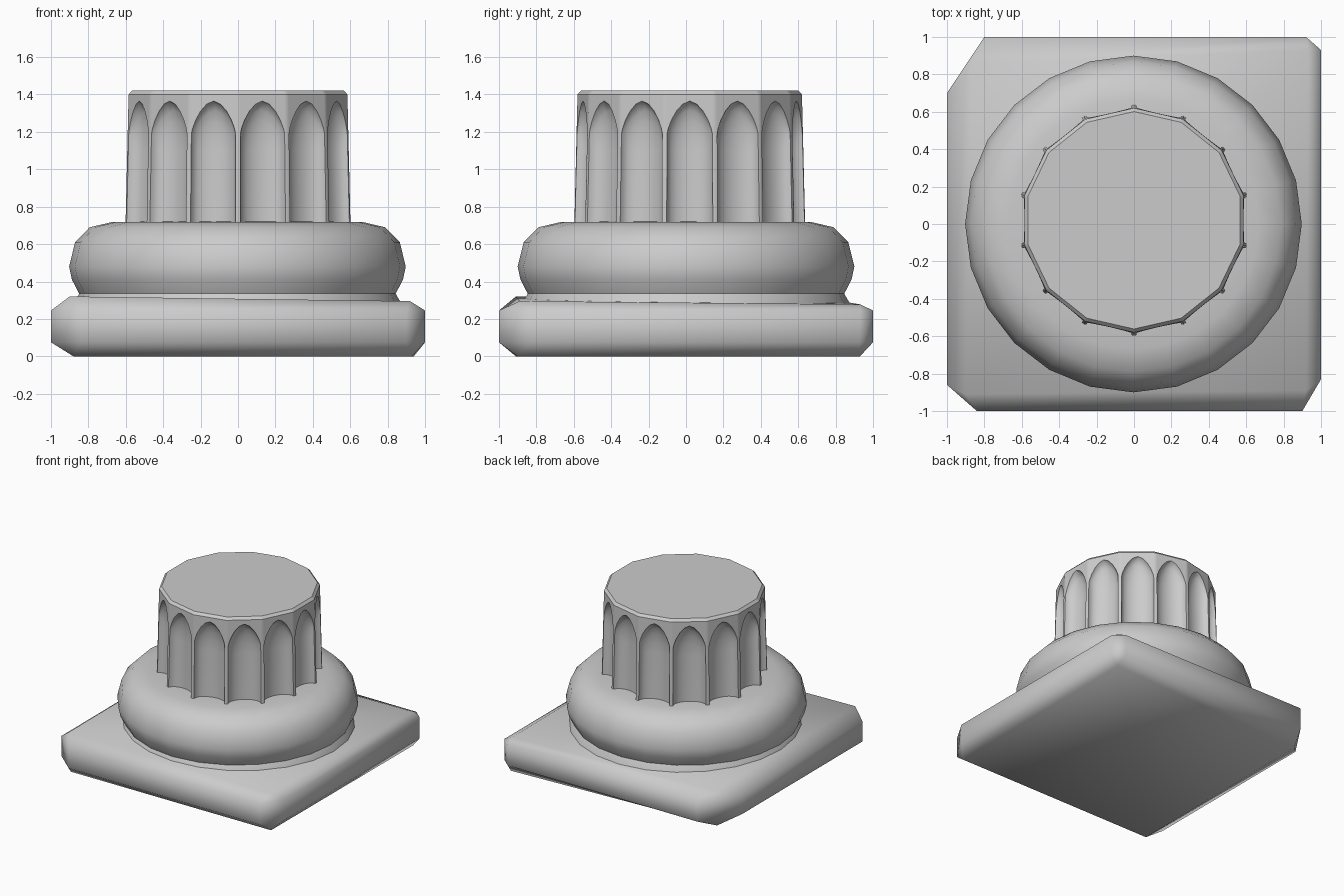
import bpy, bmesh
from math import sin, cos, pi, radians

if "Cube" in bpy.data.objects:
    bpy.data.objects.remove(bpy.data.objects["Cube"])


def finish(bm, name, angle):
    bmesh.ops.recalc_face_normals(bm, faces=bm.faces)
    me = bpy.data.meshes.new(name)
    bm.to_mesh(me)
    bm.free()
    ob = bpy.data.objects.new(name, me)
    bpy.context.collection.objects.link(ob)
    bpy.ops.object.select_all(action='DESELECT')
    ob.select_set(True)
    bpy.context.view_layer.objects.active = ob
    bpy.ops.object.shade_smooth_by_angle(angle=radians(angle))
    return ob


def bridge(bm, lower, upper):
    n = len(lower)
    for i in range(n):
        j = (i + 1) % n
        bm.faces.new((lower[i], lower[j], upper[j], upper[i]))


# Worn square plinth: eight-point belt, four-point top and bottom
bm = bmesh.new()
belt = [(-.84, -1), (.9, -1), (1, -.83), (1, .93), (.92, 1), (-.8, 1), (-1, .7), (-1, -.86)]
top = [(-.9, -.91, .32), (.92, -.89, .295), (.93, .93, .278), (-.87, .86, .29)]
bottom = [(-.88, -.91, 0), (.93, -.9, 0), (.94, .93, 0), (-.87, .84, 0)]
low = [bm.verts.new((x, y, .075)) for x, y in belt]
high = [bm.verts.new((x, y, .245)) for x, y in belt]
bridge(bm, low, high)
for ring, corners in ((low, bottom), (high, top)):
    cap = [bm.verts.new(c) for c in corners]
    bm.faces.new(cap)
    for i in range(4):
        j = (i + 1) % 4
        bm.faces.new((ring[2 * i], ring[2 * i + 1], cap[j], cap[i]))
        bm.faces.new((ring[2 * i - 1], ring[2 * i], cap[i]))
finish(bm, "plinth", 65)

# Rounded base moulding, lathed with 24 sides
bm = bmesh.new()
profile = [(.885, .25), (.872, .29), (.846, .335), (.885, .41), (.9, .48),
           (.868, .61), (.79, .69), (.67, .718), (.5, .72)]
rings = [[bm.verts.new((r * cos(i * pi / 12) - .003, r * sin(i * pi / 12), z))
          for i in range(24)] for r, z in profile]
for a, b in zip(rings, rings[1:]):
    bridge(bm, a, b)
bm.faces.new(rings[0])
bm.faces.new(rings[-1])
finish(bm, "base_moulding", 50)

# Fourteen-sided shaft with arched flutes
SIDES, DEPTH, STEPS = 14, .075, 10
half = pi / SIDES


def column(t):
    """Rows of (height, flute depth) for a position t across one flute."""
    w = max(0, 1 - abs(t) ** 1.8)
    arch = 1.19 + .175 * w ** .75
    d = DEPTH * max(0, 1 - t * t) ** .5
    rows = [(.69, d), (1.1, d)]
    for k in range(1, 6):
        a = k * pi / 10
        rows.append((1.1 + (arch - 1.1) * sin(a), d * cos(a)))
    return rows + [(1.4, 0), (1.42, .018)]


bm = bmesh.new()
columns = []
for s in range(SIDES):
    mid = -pi / 2 + (2 * s + 1) * half
    stations = [(-1, -1)] + [(.9 * t, t) for t in (-cos(pi * k / STEPS) for k in range(STEPS + 1))]
    for p, t in stations:
        col = []
        for z, d in column(t):
            r = .617 - .017 * (z - .7) / .7
            n, u = r * cos(half) - d, p * sin(half) * (r if z < 1.41 else r - .018)
            col.append(bm.verts.new((n * cos(mid) - u * sin(mid),
                                     n * sin(mid) + u * cos(mid) + .02, z)))
        columns.append(col)
for ring in range(len(columns[0]) - 1):
    bridge(bm, [c[ring] for c in columns], [c[ring + 1] for c in columns])
bm.faces.new([c[-1] for c in columns])
finish(bm, "fluted_shaft", 35)
